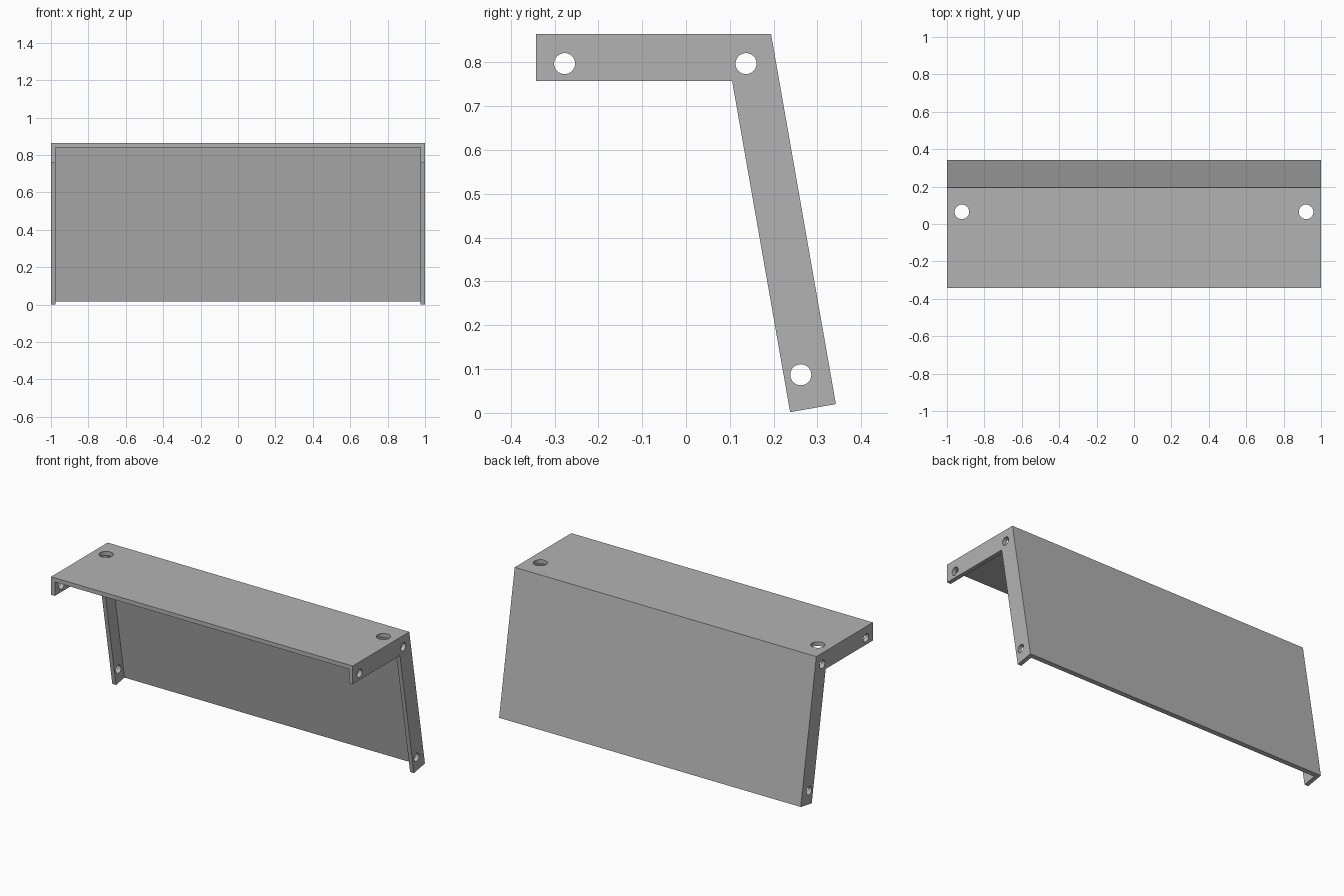
import bpy
import bmesh
from math import radians
from mathutils import Matrix, Vector

cube = bpy.data.objects.get("Cube")
if cube:
    bpy.data.objects.remove(cube, do_unlink=True)

HALF_WIDTH = 1.0
SHEET = 0.025

steel = bpy.data.materials.new("plain grey")
steel.use_nodes = True
grey = (0.45, 0.45, 0.45, 1)
steel.diffuse_color = grey
steel.node_tree.nodes["Principled BSDF"].inputs["Base Color"].default_value = grey


def add_object(name, bm):
    bmesh.ops.recalc_face_normals(bm, faces=bm.faces)
    mesh = bpy.data.meshes.new(name)
    bm.to_mesh(mesh)
    bm.free()
    mesh.materials.append(steel)
    obj = bpy.data.objects.new(name, mesh)
    bpy.context.collection.objects.link(obj)
    return obj


def extrude_profile(name, profile, half):
    """Extrude a (y, z) outline along x, from -half to half."""
    bm = bmesh.new()
    face = bm.faces.new([bm.verts.new((-half, y, z)) for y, z in profile])
    result = bmesh.ops.extrude_face_region(bm, geom=[face])
    moved = [v for v in result["geom"] if isinstance(v, bmesh.types.BMVert)]
    bmesh.ops.translate(bm, verts=moved, vec=(2 * half, 0, 0))
    return add_object(name, bm)


def drill(name, center, radius, length, axis):
    bm = bmesh.new()
    turn = Matrix.Rotation(radians(90), 4, "Y") if axis == "X" else Matrix()
    bmesh.ops.create_cone(bm, cap_ends=True, segments=32, radius1=radius,
                          radius2=radius, depth=length,
                          matrix=Matrix.Translation(center) @ turn)
    return add_object(name, bm)


def cut(target, cutter):
    cutter.hide_render = True
    mod = target.modifiers.new("cut", "BOOLEAN")
    mod.operation = "DIFFERENCE"
    mod.solver = "EXACT"
    mod.object = cutter
    bpy.context.view_layer.objects.active = target
    bpy.ops.object.modifier_apply(modifier=mod.name)
    bpy.data.objects.remove(cutter, do_unlink=True)


# Side outline: flat top arm and leaning back leg
front_top = Vector((-0.342, 0.865))
bend = Vector((0.194, 0.865))
foot = Vector((0.342, 0.02))
lean = (foot - bend).normalized()
inward = Vector((lean.y, -lean.x))
heel = foot + inward * 0.106
arm_bottom = 0.757
knee = heel - lean * ((arm_bottom - heel.y) / -lean.y)
bracket = extrude_profile(
    "folded_bracket",
    [front_top, bend, foot, heel, knee, (front_top.x, arm_bottom)], HALF_WIDTH)

# Hollow inside, leaving the top sheet, back sheet and two end flanges
inner = bend + inward * SHEET
corner_z = bend.y - SHEET
corner = inner + lean * ((corner_z - inner.y) / lean.y)
low = corner + lean
cut(bracket, extrude_profile(
    "hollow_cutter",
    [(-0.6, corner_z), corner, low, (-0.6, low.y)], HALF_WIDTH - SHEET))

# Round holes through the end flanges and the top sheet
for side in (-1, 1):
    for y, z in ((-0.277, 0.797), (0.137, 0.797), (0.262, 0.087)):
        cut(bracket, drill("flange_drill", (side * HALF_WIDTH, y, z), 0.024, 0.1, "X"))
    cut(bracket, drill("top_drill", (side * 0.92, 0.065, bend.y), 0.039, 0.1, "Z"))

# Smooth hole walls, sharp folds
bpy.ops.object.select_all(action="DESELECT")
bracket.select_set(True)
bpy.context.view_layer.objects.active = bracket
bpy.ops.object.shade_smooth_by_angle(angle=radians(30))
